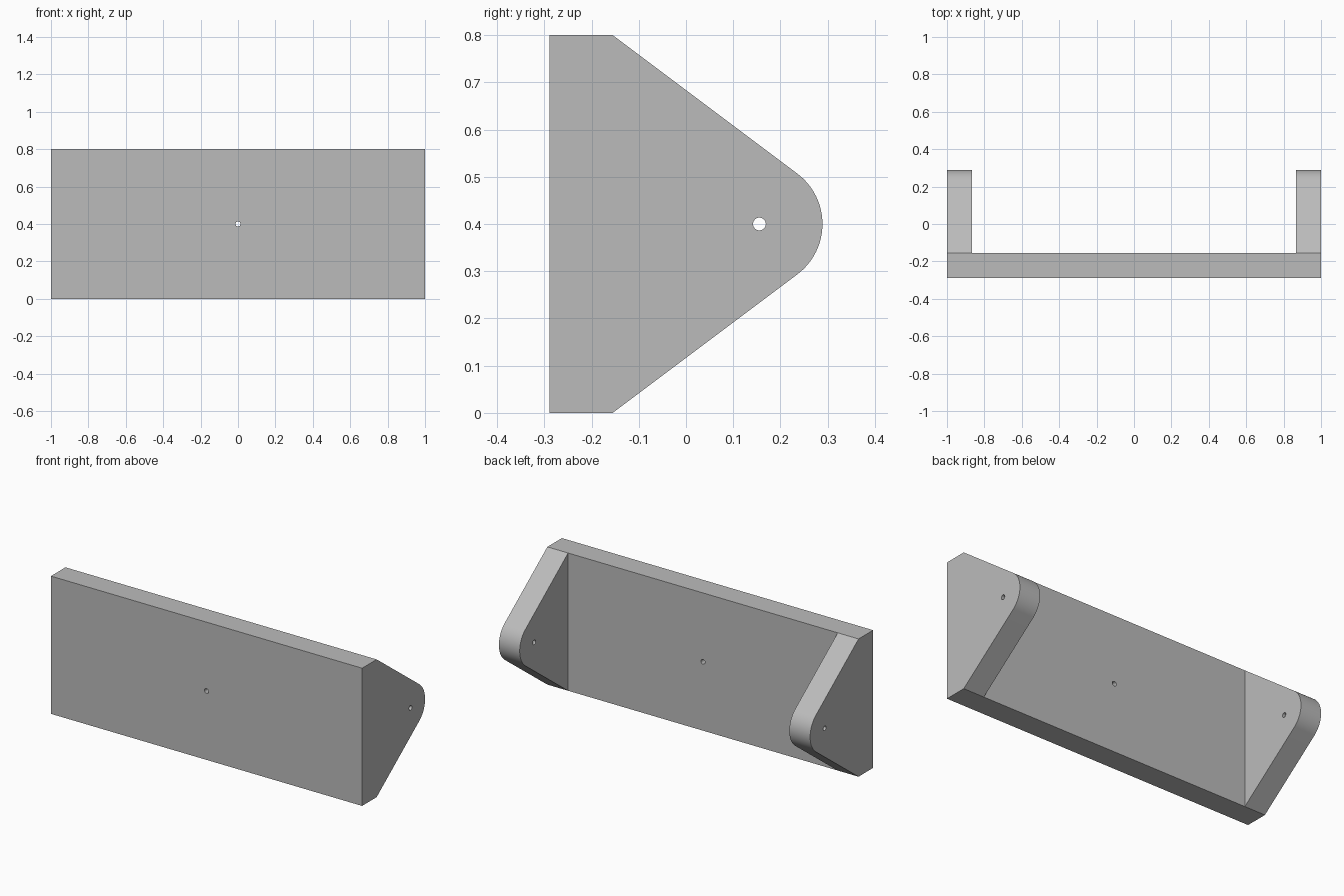
import bpy
import bmesh
from math import cos, sin, atan2, pi, radians
from mathutils import Matrix, Vector

cube = bpy.data.objects.get("Cube")
if cube:
    bpy.data.objects.remove(cube, do_unlink=True)

HEIGHT = 0.8
THICK = 0.1335                      # plate and arm thickness
FRONT = -0.289
BACK = FRONT + THICK                # rear face of the plate
MID = HEIGHT / 2
TIP_Y, TIP_R = 0.1555, 0.1335       # rounded arm end
HOLE_R = 0.0135

grey = bpy.data.materials.new("plain grey")
grey.use_nodes = True
colour = (0.5, 0.5, 0.5, 1)
grey.diffuse_color = colour
grey.node_tree.nodes["Principled BSDF"].inputs["Base Color"].default_value = colour


def add_object(name, bm):
    bmesh.ops.recalc_face_normals(bm, faces=bm.faces)
    mesh = bpy.data.meshes.new(name)
    bm.to_mesh(mesh)
    bm.free()
    mesh.materials.append(grey)
    obj = bpy.data.objects.new(name, mesh)
    bpy.context.collection.objects.link(obj)
    return obj


def extrude_profile(name, profile, x0, depth):
    """Extrude a (y, z) outline along x."""
    bm = bmesh.new()
    face = bm.faces.new([bm.verts.new((x0, y, z)) for y, z in profile])
    result = bmesh.ops.extrude_face_region(bm, geom=[face], use_keep_orig=True)
    moved = [v for v in result["geom"] if isinstance(v, bmesh.types.BMVert)]
    bmesh.ops.translate(bm, verts=moved, vec=(depth, 0, 0))
    return add_object(name, bm)


def drill(obj, centre, axis):
    """Cut a round through hole and shade the result."""
    bm = bmesh.new()
    turn = Matrix.Rotation(pi / 2, 4, axis)
    bmesh.ops.create_cone(bm, cap_ends=True, segments=32, radius1=HOLE_R,
                          radius2=HOLE_R, depth=THICK * 2,
                          matrix=Matrix.Translation(Vector(centre)) @ turn)
    cutter = add_object("hole_cutter", bm)
    cutter.hide_render = True
    mod = obj.modifiers.new("hole", "BOOLEAN")
    mod.operation, mod.solver, mod.object = "DIFFERENCE", "EXACT", cutter
    bpy.ops.object.select_all(action="DESELECT")
    obj.select_set(True)
    bpy.context.view_layer.objects.active = obj
    bpy.ops.object.modifier_apply(modifier=mod.name)
    bpy.data.objects.remove(cutter, do_unlink=True)
    bpy.ops.object.shade_smooth_by_angle(angle=radians(30))


# Main plate with a central hole
plate = extrude_profile("front_plate",
                        [(FRONT, 0), (BACK, 0), (BACK, HEIGHT), (FRONT, HEIGHT)], -1, 2)
drill(plate, (0, (FRONT + BACK) / 2, MID), "X")

# Tapered arm outline: straight sides tangent to a round tip
tangent = atan2(0.8, 0.6)
steps = 32
outline = [(BACK, 0)]
for i in range(steps + 1):
    a = -tangent + 2 * tangent * i / steps
    outline.append((TIP_Y + TIP_R * cos(a), MID + TIP_R * sin(a)))
outline.append((BACK, HEIGHT))

# Matching side arms, each with a pivot hole
for name, x0 in (("right_arm", -1), ("left_arm", 1 - THICK)):
    arm = extrude_profile(name, outline, x0, THICK)
    drill(arm, (x0 + THICK / 2, TIP_Y, MID), "Y")
